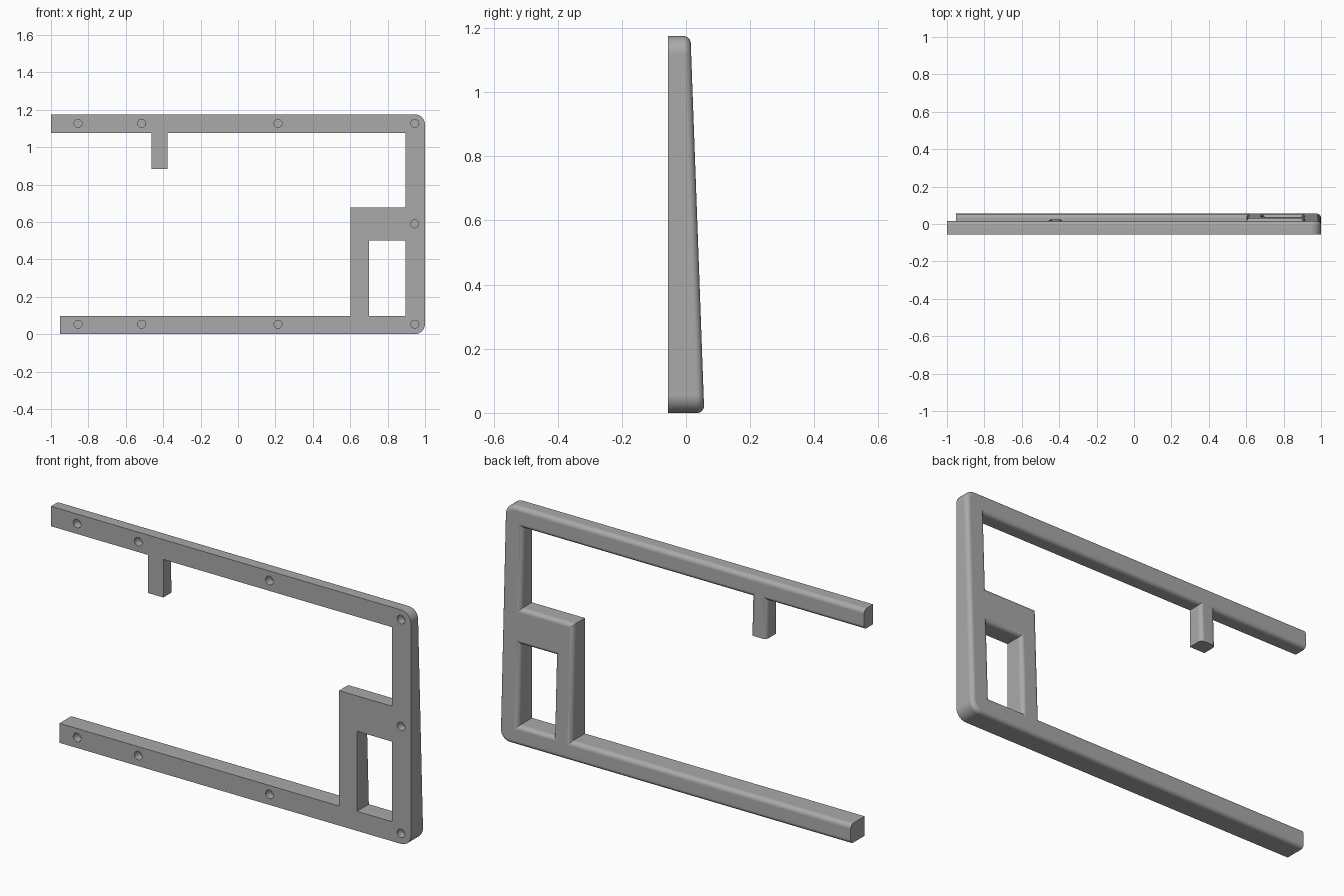
import bpy, bmesh, math
from mathutils import Matrix

cube = bpy.data.objects.get("Cube")
if cube:
    bpy.data.objects.remove(cube, do_unlink=True)

FRONT, TOP, CORNER, FILLET = -0.056, 1.175, 0.055, 0.022
SPLIT = 0.3                      # height where the two outline halves meet
ENDS = (-1.0, -0.953)            # bar ends stay square


def back_y(z):
    """Sloping back surface, thicker towards the bottom."""
    return 0.057 - 0.0365 * z


def corner(z, start, steps=10):
    """Rounded outer corner, counter-clockwise from the start angle."""
    angles = [start + math.pi / 2 * i / steps for i in range(steps + 1)]
    return [(1 - CORNER + CORNER * math.cos(a), z + CORNER * math.sin(a)) for a in angles]


def new_object(name, bm, material):
    mesh = bpy.data.meshes.new(name)
    bm.to_mesh(mesh)
    bm.free()
    obj = bpy.data.objects.new(name, mesh)
    bpy.context.collection.objects.link(obj)
    mesh.materials.append(material)
    return obj


grey = bpy.data.materials.new("plain grey")
grey.use_nodes = True
grey.diffuse_color = (0.4, 0.4, 0.4, 1)
grey.node_tree.nodes["Principled BSDF"].inputs["Base Color"].default_value = (0.4, 0.4, 0.4, 1)

# Outline: upper half with the short tab, lower half around the window
upper = [(0.601, SPLIT), (0.7, SPLIT), (0.7, 0.5), (0.895, 0.5), (0.895, SPLIT), (1, SPLIT)]
upper += corner(TOP - CORNER, 0)
upper += [(-1, TOP), (-1, 1.075), (-0.462, 1.075), (-0.462, 0.884), (-0.376, 0.884),
          (-0.376, 1.075), (0.895, 1.075), (0.895, 0.678), (0.601, 0.678)]
lower = [(0.601, SPLIT), (0.601, 0.098), (-0.953, 0.098), (-0.953, 0)]
lower += corner(CORNER, -math.pi / 2)
lower += [(1, SPLIT), (0.895, SPLIT), (0.895, 0.098), (0.7, 0.098), (0.7, SPLIT)]

# Frame: flat front, extruded to the sloping back
bm = bmesh.new()
for half in (upper, lower):
    bm.faces.new([bm.verts.new((x, FRONT, z)) for x, z in half])
bmesh.ops.remove_doubles(bm, verts=bm.verts[:], dist=1e-5)
extruded = bmesh.ops.extrude_face_region(bm, geom=bm.faces[:], use_keep_orig=True)
back_faces = {g for g in extruded["geom"] if isinstance(g, bmesh.types.BMFace)}
for g in extruded["geom"]:
    if isinstance(g, bmesh.types.BMVert):
        g.co.y = back_y(g.co.z)
bmesh.ops.recalc_face_normals(bm, faces=bm.faces[:])


def is_rounded(edge):
    """Back rim edges, apart from the bar ends and the tab tip."""
    if sum(f in back_faces for f in edge.link_faces) != 1:
        return False
    a, b = (v.co for v in edge.verts)
    at_end = any(abs(a.x - e) < 1e-4 and abs(b.x - e) < 1e-4 for e in ENDS)
    at_tip = abs(a.z - 0.884) < 1e-4 and abs(b.z - 0.884) < 1e-4
    return not (at_end or at_tip)


bmesh.ops.bevel(bm, geom=[e for e in bm.edges if is_rounded(e)], offset=FILLET,
                offset_type="OFFSET", segments=6, profile=0.5, affect="EDGES")
frame = new_object("frame", bm, grey)

# Blind screw holes in the front
columns = (-0.855, -0.515, 0.214, 0.945)
spots = [(x, z) for x in columns for z in (0.053, 1.127)] + [(0.945, 0.59)]
bm = bmesh.new()
for x, z in spots:
    place = Matrix.Translation((x, FRONT, z)) @ Matrix.Rotation(math.pi / 2, 4, "X")
    bmesh.ops.create_cone(bm, cap_ends=True, segments=24, radius1=0.0215, radius2=0.0215,
                          depth=0.08, matrix=place)
drill = new_object("screw_hole_cutter", bm, grey)
drill.hide_render = True

bpy.context.view_layer.objects.active = frame
frame.select_set(True)
cut = frame.modifiers.new("screw holes", "BOOLEAN")
cut.operation, cut.solver, cut.object = "DIFFERENCE", "EXACT", drill
bpy.ops.object.modifier_apply(modifier=cut.name)
bpy.data.objects.remove(drill, do_unlink=True)

# Smooth fillets, crisp flats
bpy.ops.object.shade_smooth_by_angle(angle=math.radians(30))
weighted = frame.modifiers.new("flat face normals", "WEIGHTED_NORMAL")
weighted.keep_sharp = True
